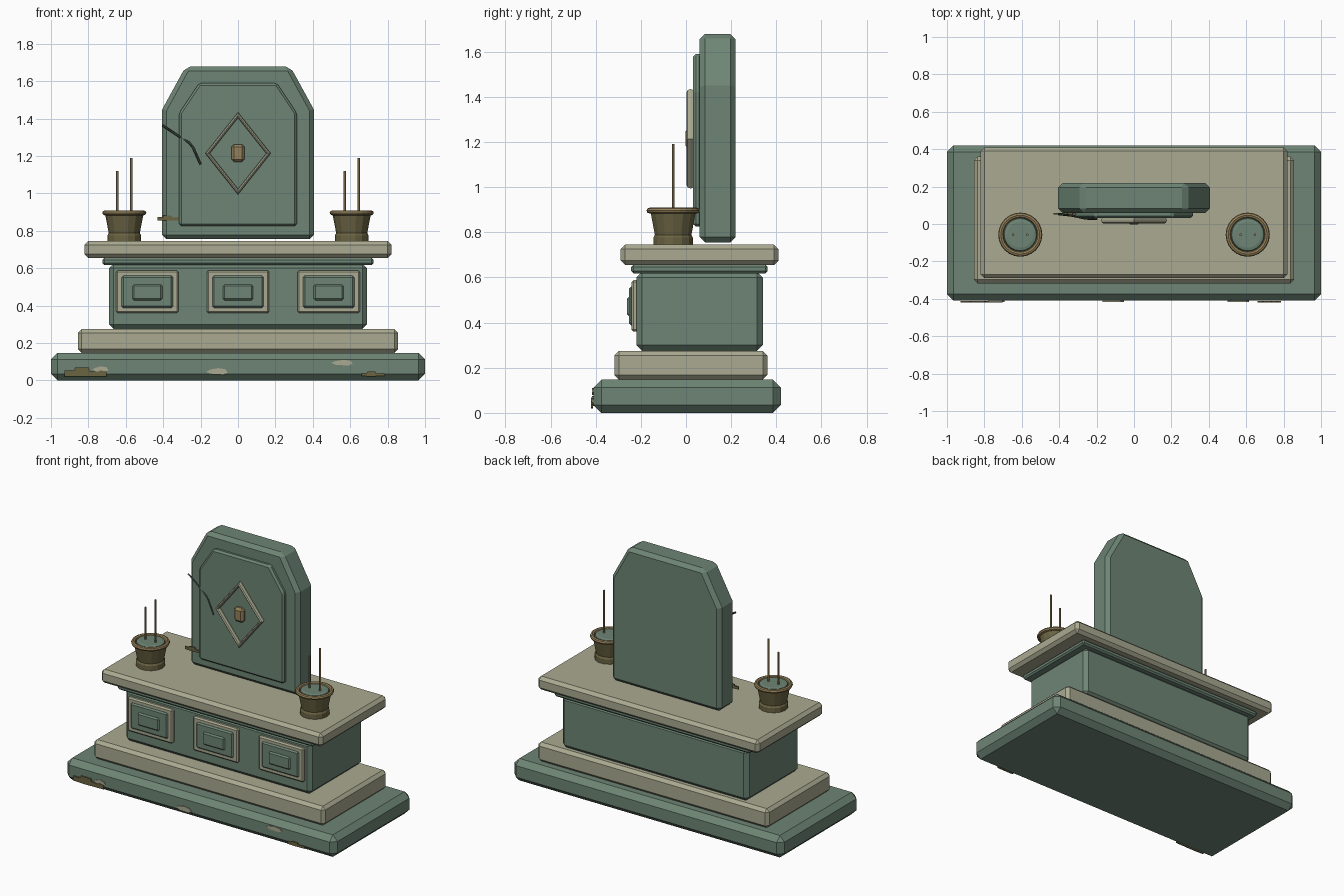
import bpy, bmesh, math
from mathutils import Vector

if "Cube" in bpy.data.objects:
    bpy.data.objects.remove(bpy.data.objects["Cube"])


def mat(name, rgb):
    m = bpy.data.materials.new(name)
    m.diffuse_color = (*rgb, 1)
    m.use_nodes = True
    m.node_tree.nodes["Principled BSDF"].inputs["Base Color"].default_value = m.diffuse_color
    return m


GREEN = mat("green stone", (0.155, 0.235, 0.178))
TAN = mat("pale stone", (0.40, 0.40, 0.285))
BRONZE = mat("dark bronze", (0.145, 0.125, 0.055))
BRASS = mat("aged brass", (0.30, 0.22, 0.10))
CRACK = mat("crack", (0.035, 0.055, 0.042))


def finish(name, bm, m, bevel=0.0, smooth=False):
    bmesh.ops.recalc_face_normals(bm, faces=bm.faces)
    me = bpy.data.meshes.new(name)
    bm.to_mesh(me)
    bm.free()
    me.materials.append(m)
    ob = bpy.data.objects.new(name, me)
    bpy.context.collection.objects.link(ob)
    if bevel:
        b = ob.modifiers.new("bevel", 'BEVEL')
        b.width, b.segments, b.limit_method = bevel, 1, 'ANGLE'
    for p in me.polygons:
        p.use_smooth = smooth
    return ob


def slab(name, pts, y0, y1, m, bevel=0.0):
    """Outline in x-z pushed from y0 to y1."""
    bm = bmesh.new()
    f = bm.faces.new([bm.verts.new((x, y0, z)) for x, z in pts])
    r = bmesh.ops.extrude_face_region(bm, geom=[f])
    for v in r["geom"]:
        if isinstance(v, bmesh.types.BMVert):
            v.co.y = y1
    return finish(name, bm, m, bevel)


def box(name, x0, x1, y0, y1, z0, z1, m, bevel):
    return slab(name, [(x0, z0), (x1, z0), (x1, z1), (x0, z1)], y0, y1, m, bevel)


def lathe(name, prof, cx, cy, m, n=12, closed=False):
    bm = bmesh.new()
    rings = [[bm.verts.new((cx + r * math.cos(2 * math.pi * i / n),
                            cy + r * math.sin(2 * math.pi * i / n), z))
              for i in range(n)] for r, z in prof]
    pairs = list(zip(rings, rings[1:]))
    if closed:
        pairs.append((rings[-1], rings[0]))
    for a, b in pairs:
        for i in range(n):
            j = (i + 1) % n
            bm.faces.new((a[i], a[j], b[j], b[i]))
    if not closed:
        bm.faces.new(rings[0])
        bm.faces.new(rings[-1])
    return finish(name, bm, m)


def arch(w, z0, shoulder, top_w, z1):
    return [(-w, z0), (w, z0), (w, shoulder), (top_w, z1), (-top_w, z1), (-w, shoulder)]


# Stepped pedestal
box("base", -1, 1, -0.41, 0.42, 0, 0.147, GREEN, 0.035)
box("step", -0.856, 0.856, -0.317, 0.36, 0.147, 0.275, TAN, 0.02)
box("pedestal_body", -0.69, 0.69, -0.22, 0.34, 0.275, 0.625, GREEN, 0.025)
box("neck_moulding", -0.725, 0.725, -0.243, 0.362, 0.618, 0.655, GREEN, 0.01)
box("altar_top", -0.82, 0.82, -0.29, 0.41, 0.655, 0.745, TAN, 0.02)

# Three layered front panels
for i, cx in enumerate((-0.485, 0, 0.485)):
    for part, w, z0, z1, yf, m in (("frame", 0.167, 0.36, 0.588, -0.242, TAN),
                                   ("field", 0.137, 0.388, 0.56, -0.252, GREEN),
                                   ("boss", 0.08, 0.428, 0.513, -0.262, GREEN)):
        box(f"panel_{part}_{i + 1}", cx - w, cx + w, yf, -0.21, z0, z1, m, 0.009)

# Headstone with raised face
slab("headstone", arch(0.405, 0.755, 1.45, 0.28, 1.678), 0.06, 0.22, GREEN, 0.024)
slab("headstone_face", arch(0.315, 0.825, 1.43, 0.208, 1.59), 0.032, 0.07, GREEN, 0.012)

# Diamond frame: four mitred corners sharing one rounded section
bm = bmesh.new()
rings = []
for k in range(4):
    d = Vector((math.cos(k * math.pi / 2), 0, math.sin(k * math.pi / 2)))
    ring = []
    for s in range(8):
        a = 2 * math.pi * s / 8
        r = 1 + 0.075 * math.cos(a)
        ring.append(bm.verts.new((0.163 * r * d.x, 0.02 + 0.018 * math.sin(a),
                                  1.214 + 0.205 * r * d.z)))
    rings.append(ring)
for k in range(4):
    a, b = rings[k], rings[(k + 1) % 4]
    for s in range(8):
        t = (s + 1) % 8
        bm.faces.new((a[s], a[t], b[t], b[s]))
finish("diamond_frame", bm, TAN)
box("centre_stud", -0.035, 0.035, -0.002, 0.04, 1.168, 1.262, BRASS, 0.014)

# Crack running in from the left edge
path = [(-0.405, 0.053, 1.365), (-0.335, 0.045, 1.318), (-0.262, 0.03, 1.272),
        (-0.24, 0.028, 1.245), (-0.2, 0.027, 1.155)]
cu = bpy.data.curves.new("crack", 'CURVE')
cu.dimensions, cu.bevel_depth, cu.bevel_resolution = '3D', 0.006, 0
sp = cu.splines.new('POLY')
sp.points.add(len(path) - 1)
for p, co in zip(sp.points, path):
    p.co = (*co, 1)
cu.use_fill_caps = True
cu.materials.append(CRACK)
bpy.context.collection.objects.link(bpy.data.objects.new("crack", cu))

# Incense pots
for side, cx in (("left", -0.608), ("right", 0.608)):
    cy = -0.057
    lathe(f"{side}_pot", [(0.09, 0.745), (0.09, 0.776), (0.083, 0.788), (0.103, 0.892),
                          (0.09, 0.892)], cx, cy, BRONZE, 14)
    rim = [(0.104 + 0.014 * math.cos(a), 0.896 + 0.013 * math.sin(a))
           for a in (2 * math.pi * s / 8 for s in range(8))]
    lathe(f"{side}_pot_rim", rim, cx, cy, BRASS, 24, closed=True)
    lathe(f"{side}_pot_fill", [(0.094, 0.885), (0.086, 0.902), (0.07, 0.906)], cx, cy, GREEN, 20)
    for j, (dx, top) in enumerate(((-0.038, 1.12), (0.038, 1.19))):
        lathe(f"{side}_stick_{j + 1}", [(0.007, 0.89), (0.007, top)], cx + dx, cy, BRASS, 6)


# Worn patches: chipped pale mounds and stepped bronze stains
def chip(name, cx, z, w, h, y, m=TAN):
    shape = [(-0.5, 0.5), (-0.3, 0.1), (0.3, 0), (0.5, 0.35), (0.38, 0.85), (0.05, 1), (-0.3, 0.8)]
    slab(name, [(cx + a * w, z + b * h) for a, b in shape], y, y + 0.008, m)


def stain(name, x0, x1, z, h, y):
    shape = [(0, 0.05), (0.35, 0), (1, 0.05), (1, 0.6), (0.85, 0.7), (0.8, 0.55), (0.6, 0.65),
             (0.58, 1), (0.25, 1), (0.22, 0.7), (0, 0.7)]
    slab(name, [(x0 + a * (x1 - x0), z + b * h) for a, b in shape], y, y + 0.008, BRONZE)


for i, (cx, z, w, h) in enumerate(((-0.735, 0.045, 0.085, 0.03), (-0.112, 0.03, 0.115, 0.036),
                                   (0.557, 0.08, 0.115, 0.03))):
    chip(f"base_chip_{i + 1}", cx, z, w, h, -0.416)
stain("base_stain_left", -0.927, -0.703, 0.02, 0.048, -0.42)
stain("base_stain_right", 0.66, 0.787, 0.022, 0.026, -0.42)
stain("headstone_stain", -0.43, -0.305, 0.855, 0.028, 0.052)
